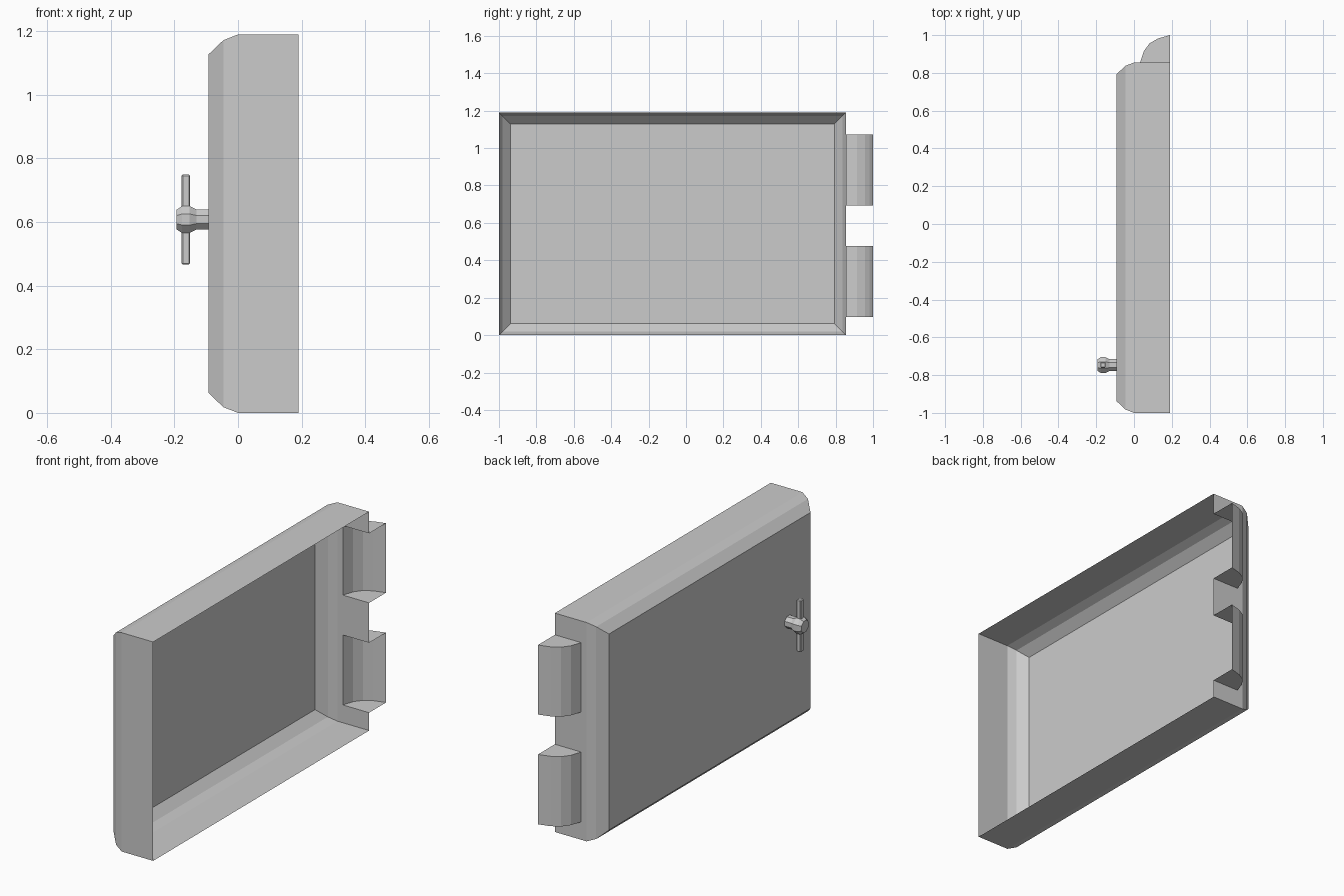
import bpy, bmesh, math
from mathutils import Vector

if "Cube" in bpy.data.objects:
    bpy.data.objects.remove(bpy.data.objects["Cube"])

Y0, Y1, Z1 = -1.0, 0.855, 1.19
BACK, NOTCH = 0.19, 0.032
HINGES = [(0.097, 0.477), (0.694, 1.072)]


def finish(name, bm):
    bmesh.ops.remove_doubles(bm, verts=bm.verts, dist=1e-5)
    bmesh.ops.recalc_face_normals(bm, faces=bm.faces)
    mesh = bpy.data.meshes.new(name)
    bm.to_mesh(mesh)
    bm.free()
    ob = bpy.data.objects.new(name, mesh)
    bpy.context.collection.objects.link(ob)
    return ob


def face(bm, pts):
    return bm.faces.new([bm.verts.new(p) for p in pts])


def loft(bm, rings, skip=()):
    for i, (a, b) in enumerate(zip(rings, rings[1:])):
        n = len(a)
        for j in range(n):
            if (i, j) not in skip:
                k = (j + 1) % n
                face(bm, [a[j], a[k], b[k], b[j]])


# Door shell: open tray with a chamfered front rim
def rect(x, inset):
    return [(x, Y0 + inset, inset), (x, Y1 - inset, inset),
            (x, Y1 - inset, Z1 - inset), (x, Y0 + inset, Z1 - inset)]


bm = bmesh.new()
rings = [rect(-0.092, 0.062), rect(-0.046, 0.018), rect(0.0, 0.0),
         rect(NOTCH, 0.0), rect(BACK, 0.0)]
face(bm, rings[0])
loft(bm, rings, skip={(3, 1)})
# Hinge-side wall is left open where the hinge covers sit
edges = [0.0] + [z for pair in HINGES for z in pair] + [Z1]
for lo, hi in zip(edges[0::2], edges[1::2]):
    face(bm, [(NOTCH, Y1, lo), (NOTCH, Y1, hi), (BACK, Y1, hi), (BACK, Y1, lo)])
finish("door_shell", bm)

# Hinge covers: curved shells with end caps, open at the back
profile = [(NOTCH, Y1), (0.052, 0.915), (0.083, 0.957), (0.127, 0.982), (BACK, 1.0)]
for name, (lo, hi) in zip(("lower_hinge", "upper_hinge"), HINGES):
    bm = bmesh.new()
    for (xa, ya), (xb, yb) in zip(profile, profile[1:]):
        face(bm, [(xa, ya, lo), (xb, yb, lo), (xb, yb, hi), (xa, ya, hi)])
    for z in (lo, hi):
        face(bm, [(x, y, z) for x, y in profile + [(BACK, Y1)]])
    finish(name, bm)

# Handle knob: eight-sided turned stem with a flared head
HY, HZ = -0.747, 0.608


def octagon(x, r):
    r /= math.cos(math.pi / 8)
    return [(x, HY + r * math.cos(math.pi * (i + 0.5) / 4),
             HZ + r * math.sin(math.pi * (i + 0.5) / 4)) for i in range(8)]


bm = bmesh.new()
rings = [octagon(x, r) for x, r in [(-0.092, 0.031), (-0.130, 0.031), (-0.152, 0.042),
                                    (-0.176, 0.042), (-0.193, 0.031)]]
loft(bm, rings)
face(bm, rings[-1])
finish("handle_knob", bm)

# Handle crossbar: slim bar with chamfered edges
bm = bmesh.new()
bmesh.ops.create_cube(bm, size=1)
bmesh.ops.scale(bm, vec=(0.027, 0.030, 0.283), verts=bm.verts)
bmesh.ops.translate(bm, vec=Vector((-0.164, HY, HZ)), verts=bm.verts)
bmesh.ops.bevel(bm, geom=bm.edges[:], offset=0.004, segments=1, affect='EDGES')
finish("handle_crossbar", bm)
